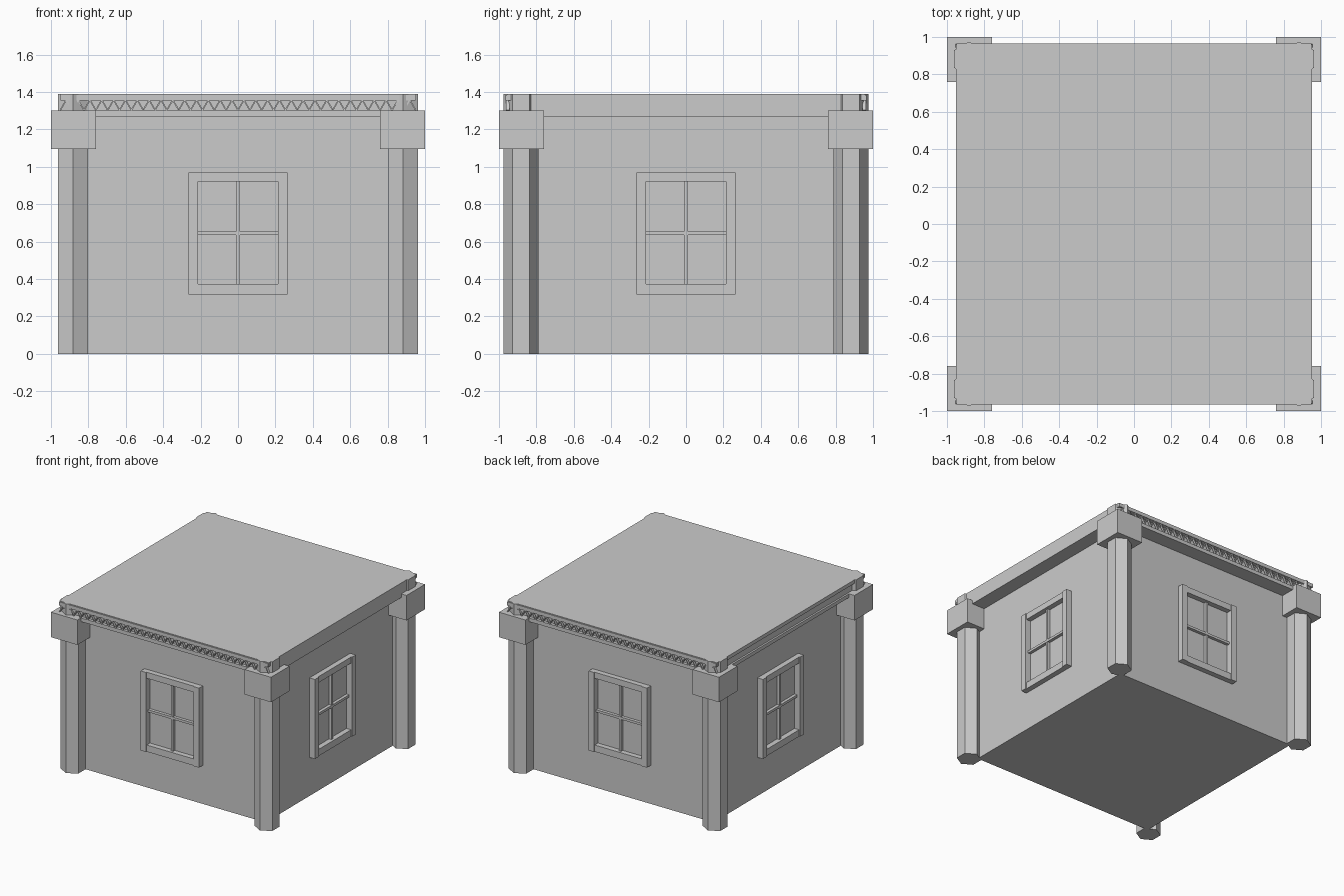
import bpy
import bmesh
import math
from mathutils import Matrix, Vector

old = bpy.data.objects.get("Cube")
if old:
    bpy.data.objects.remove(old)

stone = bpy.data.materials.new("plain grey")
stone.use_nodes = True
GREY = (0.6, 0.6, 0.6, 1)
stone.diffuse_color = GREY
stone.node_tree.nodes["Principled BSDF"].inputs["Base Color"].default_value = GREY

WALL = 0.835      # half width of the walls
COLUMN = 0.882    # column centre offset


def add_box(bm, low, high):
    low, high = Vector(low), Vector(high)
    matrix = Matrix.Translation((low + high) / 2) @ Matrix.Diagonal((*(high - low), 1))
    bmesh.ops.create_cube(bm, size=1, matrix=matrix)


def add_hex_prism(bm, x, y, height, radius):
    geo = bmesh.ops.create_cone(bm, cap_ends=True, segments=6, radius1=radius, radius2=radius,
                                depth=height, matrix=Matrix.Translation((x, y, height / 2)))
    # Turn the prism so that one corner faces the front
    first = geo["verts"][0].co
    angle = math.atan2(first.y - y, first.x - x)
    bmesh.ops.rotate(bm, verts=geo["verts"], cent=(x, y, 0),
                     matrix=Matrix.Rotation(math.pi / 2 - angle, 3, "Z"))


def finish(name, bm, turn=0):
    mesh = bpy.data.meshes.new(name)
    bm.to_mesh(mesh)
    bm.free()
    mesh.materials.append(stone)
    obj = bpy.data.objects.new(name, mesh)
    obj.rotation_euler.z = turn
    bpy.context.collection.objects.link(obj)
    return obj


def box_object(name, low, high):
    bm = bmesh.new()
    add_box(bm, low, high)
    return finish(name, bm)


# Walls and roof; the right side of the roof has a shallow groove
box_object("walls", (-WALL, -WALL, 0), (WALL, WALL, 1.28))
box_object("lower_beam", (-0.95, -0.955, 1.27), (0.952, 0.955, 1.3))
box_object("roof_core", (-0.935, -0.93, 1.3), (0.952, 0.93, 1.36))
box_object("roof_slab", (-0.952, -0.958, 1.36), (0.952, 0.958, 1.39))

# Corner columns with square blocks
for side, sx in (("left", 1), ("right", -1)):
    for end, sy in (("front", -1), ("back", 1)):
        bm = bmesh.new()
        add_hex_prism(bm, sx * COLUMN, sy * COLUMN, 1.39, 0.093)
        finish(f"{end}_{side}_column", bm)
        bm = bmesh.new()
        add_box(bm, (sx * 0.88 - 0.12, sy * 0.88 - 0.12, 1.095),
                (sx * 0.88 + 0.12, sy * 0.88 + 0.12, 1.3))
        finish(f"{end}_{side}_block", bm)

# Windows, one on each wall
for i, place in enumerate(("front", "left", "back", "right")):
    bm = bmesh.new()
    face = -WALL
    for sx in (-1, 1):
        add_box(bm, (sx * 0.24 - 0.025, face - 0.05, 0.317), (sx * 0.24 + 0.025, face, 0.97))
    for z0, z1 in ((0.317, 0.372), (0.92, 0.97)):
        add_box(bm, (-0.215, face - 0.043, z0), (0.215, face, z1))
    add_box(bm, (-0.01, face - 0.022, 0.372), (0.01, face, 0.92))
    add_box(bm, (-0.215, face - 0.025, 0.635), (0.215, face, 0.655))
    finish(f"{place}_window", bm, i * math.pi / 2)

# Zigzag trim under the front and back roof edges
PERIODS = 30
for place, turn in (("front", 0), ("back", math.pi)):
    bm = bmesh.new()
    step = 1.9 / (2 * PERIODS)
    rise = 0.055
    for i in range(2 * PERIODS):
        tilt = math.atan2(rise, step) * (1 if i % 2 else -1)
        matrix = (Matrix.Translation((-0.95 + (i + 0.5) * step, -0.953, 1.33))
                  @ Matrix.Rotation(tilt, 4, "Y")
                  @ Matrix.Diagonal((math.hypot(rise, step), 0.018, 0.007, 1)))
        bmesh.ops.create_cube(bm, size=1, matrix=matrix)
    add_box(bm, (-0.95, -0.965, 1.355), (0.95, -0.93, 1.385))
    finish(f"{place}_zigzag_trim", bm, turn)
